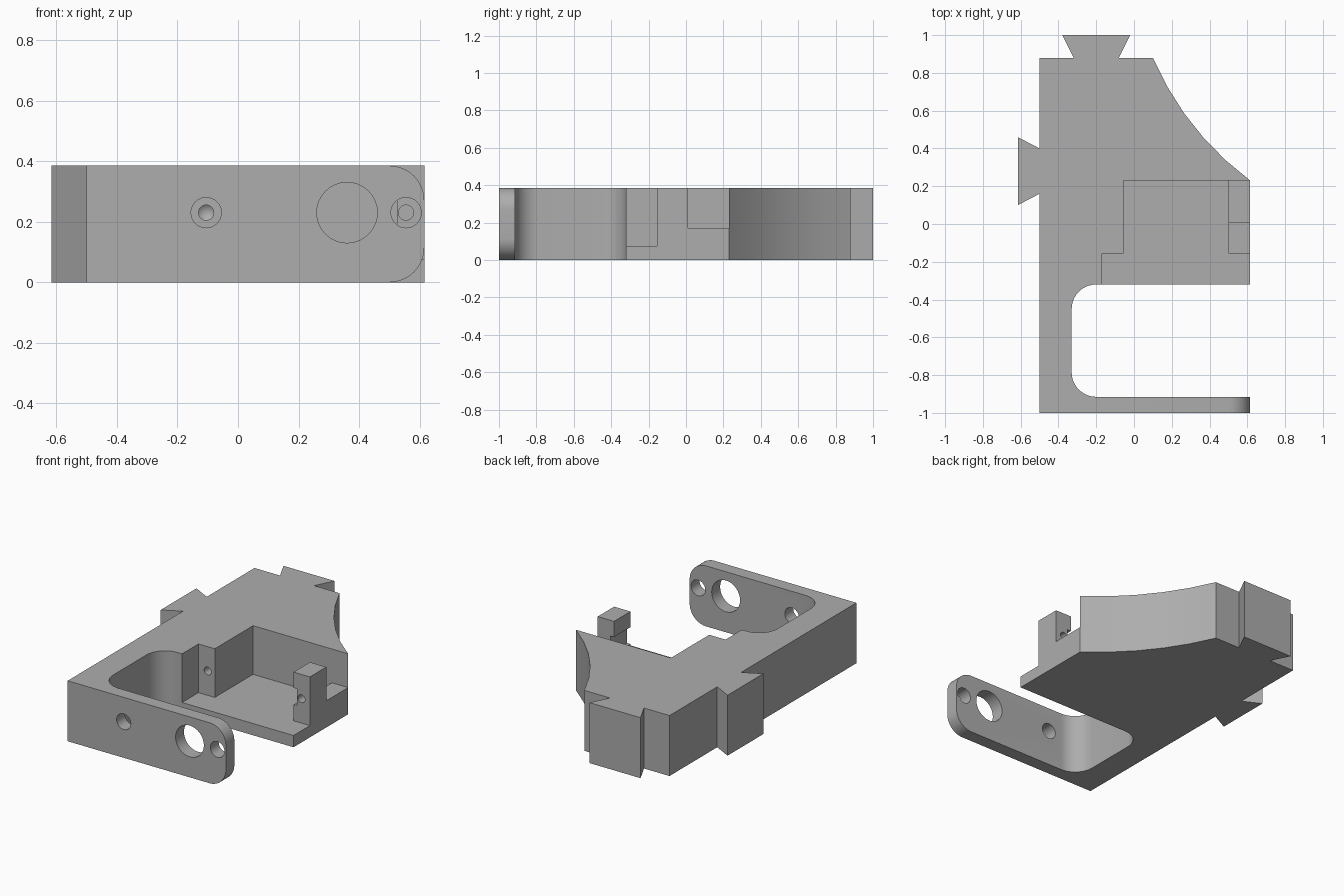
import bpy, bmesh
from math import cos, sin, radians, pi
from mathutils import Vector, Matrix

if "Cube" in bpy.data.objects:
    bpy.data.objects.remove(bpy.data.objects["Cube"])

H = 0.385        # overall height
BORE_Z = 0.23    # shared height of all bores

grey = bpy.data.materials.new("plain grey")
grey.use_nodes = True
grey.diffuse_color = (0.42, 0.42, 0.42, 1)
grey.node_tree.nodes["Principled BSDF"].inputs["Base Color"].default_value = (0.42, 0.42, 0.42, 1)


def finish(bm, name):
    bmesh.ops.recalc_face_normals(bm, faces=bm.faces)
    mesh = bpy.data.meshes.new(name)
    bm.to_mesh(mesh)
    bm.free()
    mesh.materials.append(grey)
    obj = bpy.data.objects.new(name, mesh)
    bpy.context.collection.objects.link(obj)
    return obj


def prism(name, points, low, high, along_y=False):
    """Extrude a flat outline along z, or along y for outlines in x and z."""
    place = (lambda a, b: (a, low, b)) if along_y else (lambda a, b: (a, b, low))
    bm = bmesh.new()
    face = bm.faces.new([bm.verts.new(place(*p)) for p in points])
    made = bmesh.ops.extrude_face_region(bm, geom=[face])["geom"]
    step = Vector((0, high - low, 0) if along_y else (0, 0, high - low))
    bmesh.ops.translate(bm, vec=step, verts=[g for g in made if isinstance(g, bmesh.types.BMVert)])
    return finish(bm, name)


def box(name, x0, x1, y0, y1, z0, z1):
    return prism(name, [(x0, y0), (x1, y0), (x1, y1), (x0, y1)], z0, z1)


def bore(name, x, radius, y0, y1, tip=0):
    """Round cutter along y, with an optional drill point at the far end."""
    bm = bmesh.new()
    bmesh.ops.create_cone(bm, cap_ends=True, segments=32, radius1=radius, radius2=radius, depth=y1 - y0)
    bmesh.ops.transform(bm, matrix=Matrix.Rotation(-pi / 2, 4, "X"), verts=bm.verts)
    bmesh.ops.translate(bm, vec=(x, (y0 + y1) / 2, BORE_Z), verts=bm.verts)
    if tip:
        cap = max(bm.faces, key=lambda f: f.calc_center_median().y)
        hub = bmesh.ops.poke(bm, faces=[cap])["verts"]
        bmesh.ops.translate(bm, vec=(0, tip, 0), verts=hub)
    return finish(bm, name)


def arc(cx, cy, r, start, end, steps=10):
    angles = [radians(start + (end - start) * i / steps) for i in range(steps + 1)]
    return [(cx + r * cos(a), cy + r * sin(a)) for a in angles]


def bowed(p, q, sag, steps):
    """Shallow curve from p to q, bowed to the left of the direction of travel."""
    p, q = Vector(p), Vector(q)
    side = Vector((p.y - q.y, q.x - p.x)).normalized()
    ts = [i / steps for i in range(steps + 1)]
    return [tuple(p.lerp(q, t) + side * sag * 4 * t * (1 - t)) for t in ts]


# Bracket outline: arm, rounded window, scooped flank, two dovetails
R = 0.13
outline = [(-0.5, -1), (0.615, -1), (0.615, -0.915)]
outline += arc(-0.33 + R, -0.915 + R, R, 270, 180)
outline += arc(-0.33 + R, -0.32 - R, R, 180, 90)
outline += [(0.615, -0.32)]
outline += bowed((0.615, 0.23), (0.1, 0.88), 0.055, 5)
outline += [(-0.08, 0.88), (-0.02, 1), (-0.38, 1), (-0.32, 0.88), (-0.5, 0.88)]
outline += [(-0.5, 0.4), (-0.615, 0.46), (-0.615, 0.1), (-0.5, 0.16)]
bracket = prism("bracket_body", outline, 0, H)

cutters = []

# Stepped pocket, leaving a post at the open side and a low ledge behind it
pocket = [(-0.17, -0.4), (0.7, -0.4), (0.7, -0.155), (0.5, -0.155),
          (0.5, 0.23), (-0.055, 0.23), (-0.055, -0.155), (-0.17, -0.155)]
cutters.append(prism("pocket_cutter", pocket, 0.075, 0.5))
cutters.append(box("ledge_cutter", 0.48, 0.7, 0.01, 0.23, 0.17, 0.5))
cutters.append(box("post_notch_cutter", 0.45, 0.525, -0.2, 0.05, 0.178, 0.285))

# Rounded free end of the arm
r = 0.115
top = arc(0.615 - r, H - r, r, 90, 0) + [(0.7, H - r), (0.7, 0.5), (0.615 - r, 0.5)]
cutters.append(prism("arm_top_corner_cutter", top, -1.1, -0.7, True))
bottom = [(x, H - z) for x, z in top]
cutters.append(prism("arm_bottom_corner_cutter", bottom, -1.1, -0.7, True))

# Arm holes, then the screw holes in line with them
for name, x, radius in [("inner", -0.105, 0.05), ("large", 0.36, 0.1), ("outer", 0.555, 0.05)]:
    cutters.append(bore(name + "_arm_hole_cutter", x, radius, -1.1, -0.8))
cutters.append(bore("post_hole_cutter", 0.555, 0.025, -0.25, 0.1))
cutters.append(bore("block_hole_cutter", -0.105, 0.025, -0.25, 0.05, 0.02))

# Cut, then discard the cutters
bpy.context.view_layer.objects.active = bracket
for c in cutters:
    c.hide_render = True
    mod = bracket.modifiers.new(c.name, "BOOLEAN")
    mod.operation = "DIFFERENCE"
    mod.solver = "EXACT"
    mod.object = c
    bpy.ops.object.modifier_apply(modifier=mod.name)
    bpy.data.objects.remove(c)

bpy.ops.object.select_all(action="DESELECT")
bracket.select_set(True)
bpy.ops.object.shade_smooth_by_angle(angle=radians(25))
